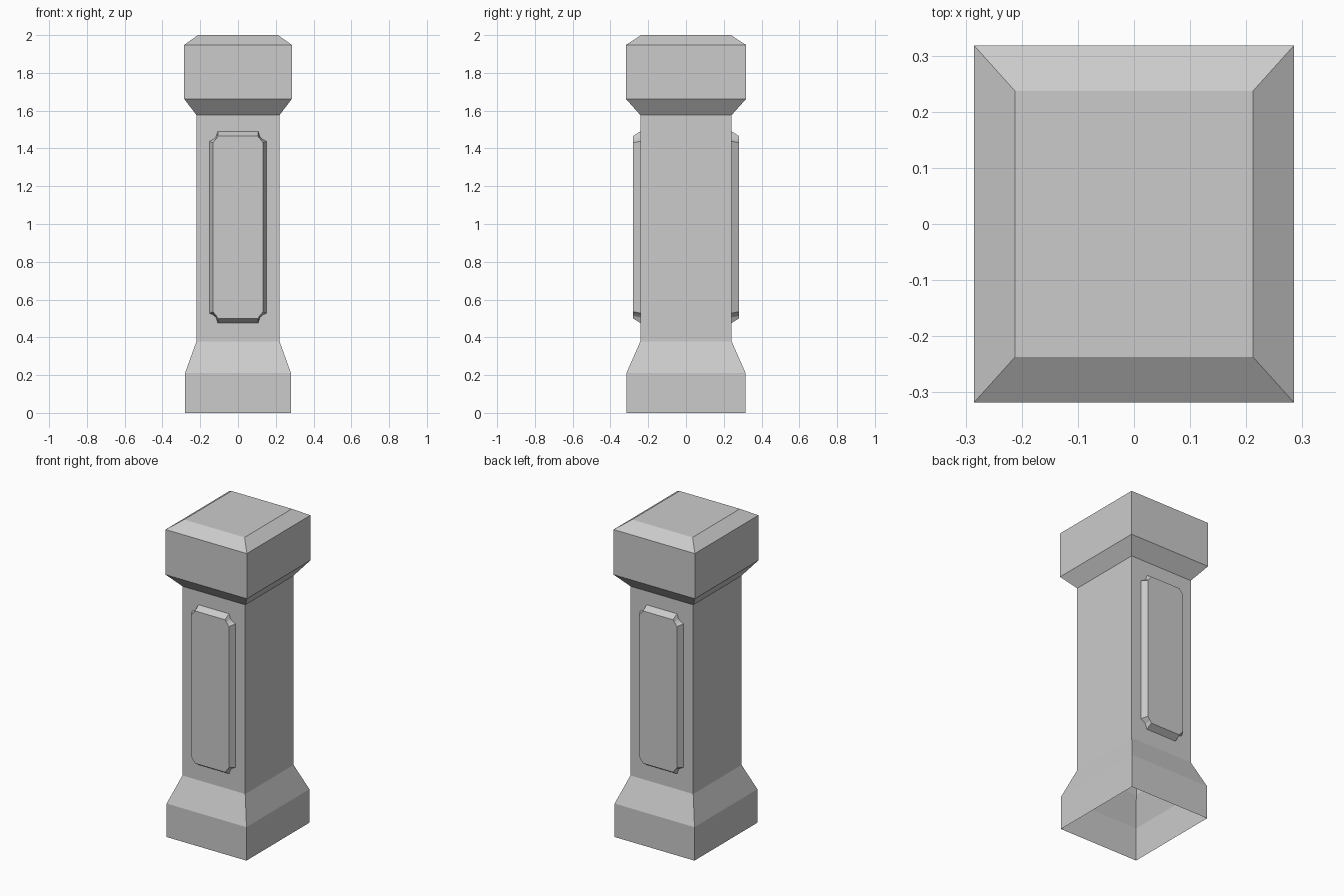
import bpy
import bmesh

# Remove the default cube
if "Cube" in bpy.data.objects:
    bpy.data.objects.remove(bpy.data.objects["Cube"], do_unlink=True)

# Stone material
stone = bpy.data.materials.new("grey stone")
stone.use_nodes = True
GREY = (0.6, 0.6, 0.6, 1)
stone.diffuse_color = GREY
stone.node_tree.nodes["Principled BSDF"].inputs["Base Color"].default_value = GREY


def loft(name, rings, cap_start=False):
    """Skin matching rings of points, closing the last ring."""
    bm = bmesh.new()
    loops = [[bm.verts.new(p) for p in ring] for ring in rings]
    n = len(loops[0])
    for a, b in zip(loops, loops[1:]):
        for i in range(n):
            j = (i + 1) % n
            bm.faces.new((a[i], a[j], b[j], b[i]))
    bm.faces.new(loops[-1])
    if cap_start:
        bm.faces.new(loops[0][::-1])
    bmesh.ops.recalc_face_normals(bm, faces=bm.faces)
    mesh = bpy.data.meshes.new(name)
    bm.to_mesh(mesh)
    bm.free()
    mesh.materials.append(stone)
    obj = bpy.data.objects.new(name, mesh)
    bpy.context.collection.objects.link(obj)
    return obj


def rectangle(hx, hy, z):
    return [(-hx, -hy, z), (hx, -hy, z), (hx, hy, z), (-hx, hy, z)]


# Pillar shell: plinth, flare, shaft, corbel and bevelled cap, open underneath
profile = [(0.28, 0.315, 0), (0.28, 0.315, 0.212), (0.22, 0.242, 0.378),
           (0.22, 0.242, 1.577), (0.285, 0.318, 1.662),
           (0.285, 0.318, 1.948), (0.212, 0.237, 2)]
loft("pillar", [rectangle(*p) for p in profile])

# Raised panels with notched corners, front and back
MIDDLE = 0.983
outer = [(0.152, 0.455), (0.132, 0.464), (0.117, 0.477), (0.107, 0.507)]
inner = [(0.132, 0.447), (0.123, 0.46), (0.114, 0.47), (0.105, 0.483)]


def panel_ring(corner, y):
    """Mirror one corner profile into a closed outline."""
    right = corner + [(-x, z) for x, z in corner[::-1]]
    full = right + [(-x, -z) for x, z in right]
    return [(x, y, MIDDLE + z) for x, z in full]


for name, side in (("front_panel", -1), ("back_panel", 1)):
    loft(name, [panel_ring(outer, side * 0.242), panel_ring(inner, side * 0.28)])
